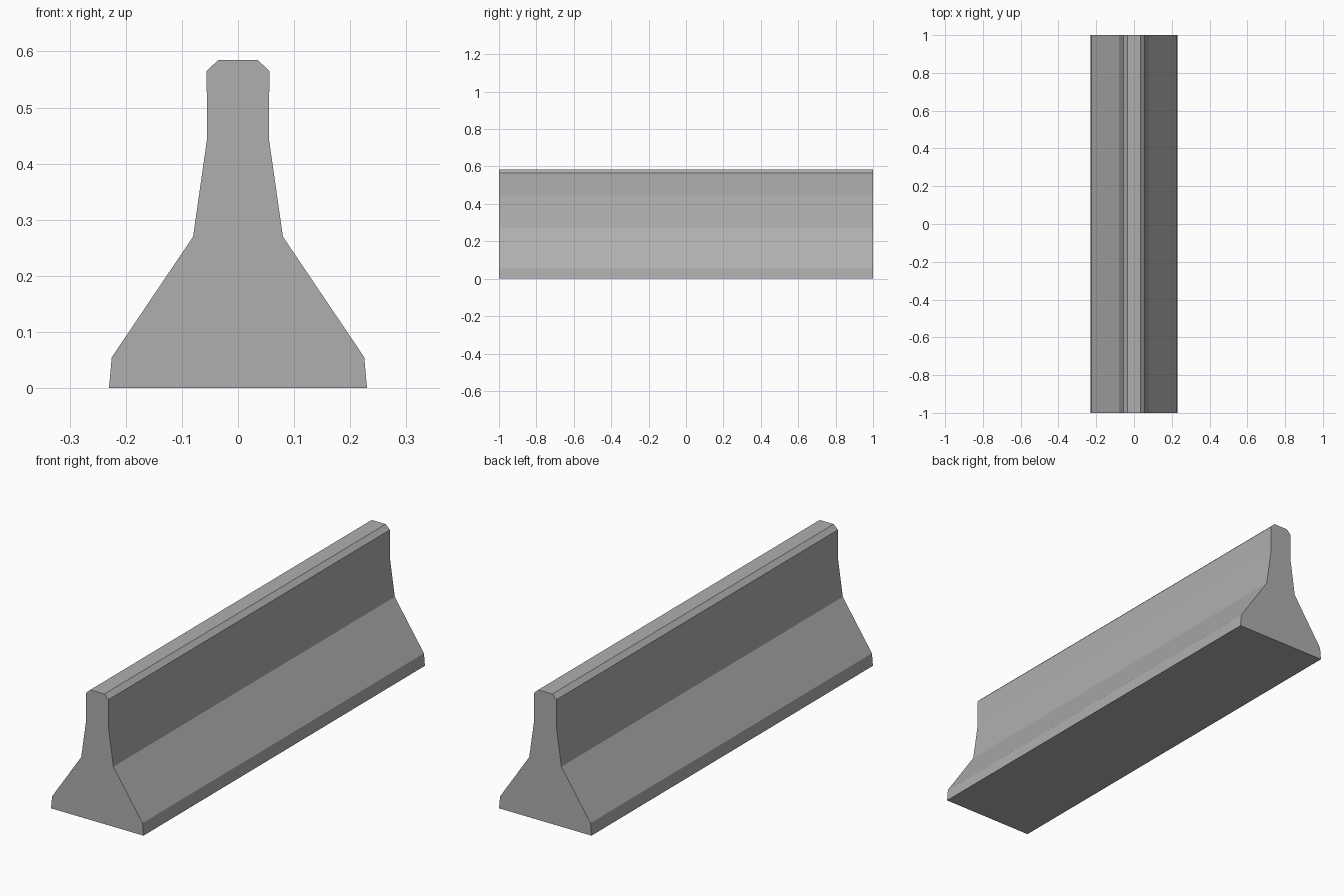
import bpy
import bmesh

if "Cube" in bpy.data.objects:
    bpy.data.objects.remove(bpy.data.objects["Cube"])

# Right half of the barrier cross-section (x, z), bottom to top
HALF = [(0.23, 0.0), (0.225, 0.055), (0.08, 0.27),
        (0.055, 0.445), (0.056, 0.565), (0.035, 0.585)]
LENGTH = 2.0

# Concrete colour
concrete = bpy.data.materials.new("concrete grey")
concrete.diffuse_color = (0.43, 0.43, 0.43, 1.0)
concrete.use_nodes = True
concrete.node_tree.nodes["Principled BSDF"].inputs["Base Color"].default_value = concrete.diffuse_color

# Mirrored profile, extruded along y
profile = HALF + [(-x, z) for x, z in reversed(HALF)]
bm = bmesh.new()
face = bm.faces.new([bm.verts.new((x, -LENGTH / 2, z)) for x, z in profile])
ext = bmesh.ops.extrude_face_region(bm, geom=[face], use_keep_orig=True)
verts = [g for g in ext["geom"] if isinstance(g, bmesh.types.BMVert)]
bmesh.ops.translate(bm, verts=verts, vec=(0, LENGTH, 0))
bmesh.ops.recalc_face_normals(bm, faces=bm.faces)

# Barrier object
mesh = bpy.data.meshes.new("road_barrier")
bm.to_mesh(mesh)
bm.free()
mesh.materials.append(concrete)
barrier = bpy.data.objects.new("road_barrier", mesh)
bpy.context.collection.objects.link(barrier)
